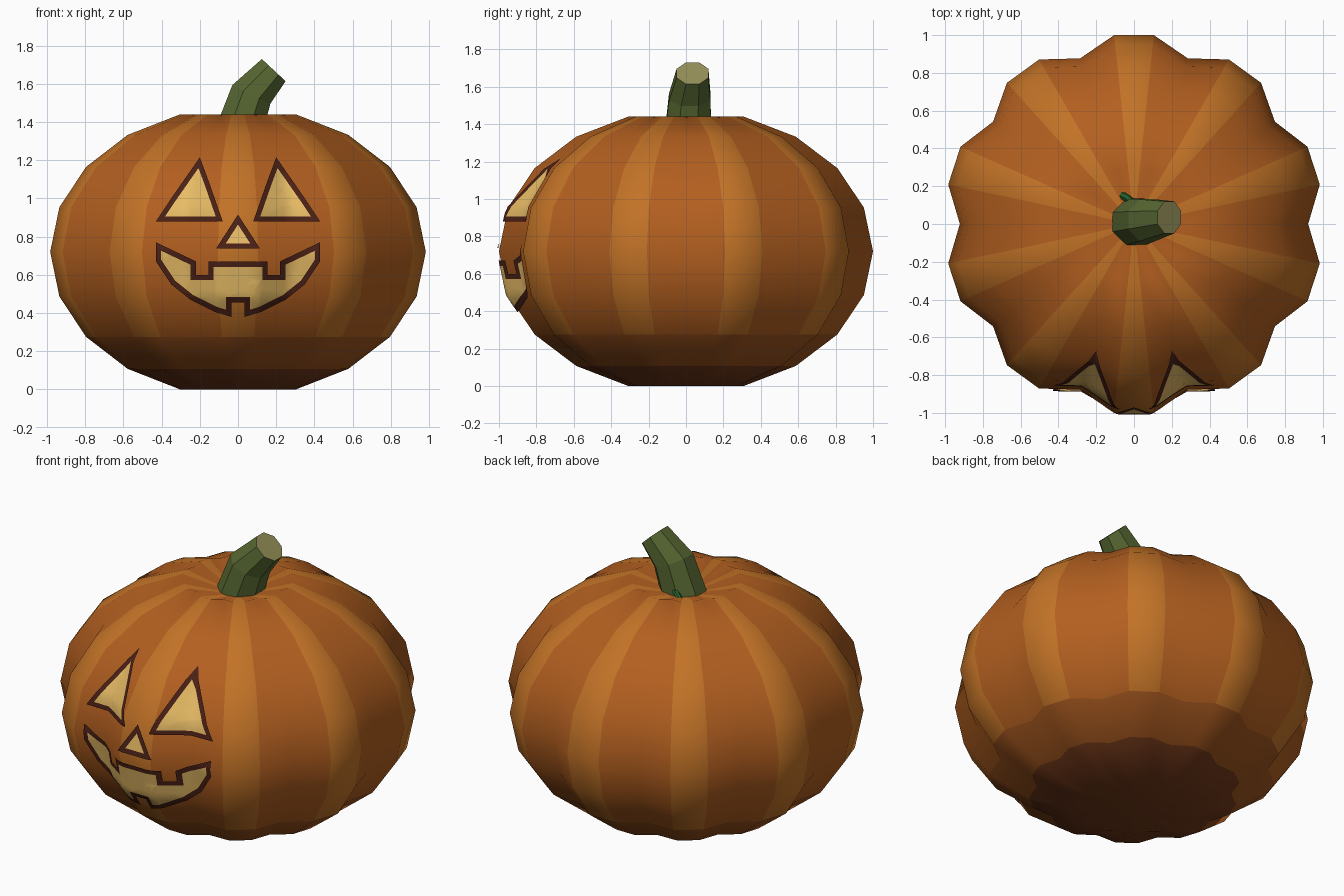
import bpy, bmesh
from math import cos, sin, pi, atan2, degrees, radians
from mathutils import Vector, Matrix
from mathutils.bvhtree import BVHTree

if "Cube" in bpy.data.objects:
    bpy.data.objects.remove(bpy.data.objects["Cube"])


def material(name, rgb):
    m = bpy.data.materials.new(name)
    m.diffuse_color = (*rgb, 1)
    m.use_nodes = True
    m.node_tree.nodes["Principled BSDF"].inputs["Base Color"].default_value = m.diffuse_color
    return m


def finish(name, bm, mats, smooth):
    mesh = bpy.data.meshes.new(name)
    for f in bm.faces:
        f.smooth = smooth
    bm.to_mesh(mesh)
    for m in mats:
        mesh.materials.append(m)
    obj = bpy.data.objects.new(name, mesh)
    bpy.context.collection.objects.link(obj)
    return obj


rib = material("rib_orange", (0.54, 0.17, 0.02))
groove = material("groove_orange", (0.45, 0.115, 0.014))
low = material("lower_orange", (0.33, 0.085, 0.012))
under = material("underside_brown", (0.17, 0.04, 0.01))
rim = material("carved_rim", (0.07, 0.015, 0.008))
glow = material("glow", (0.80, 0.50, 0.13))
green = material("stem_green", (0.09, 0.13, 0.03))
cut = material("stem_cut", (0.30, 0.28, 0.10))
vine = material("tendril_green", (0.02, 0.14, 0.03))

# Body: sphere with ten ribs, every third column pulled in as a groove
MID, HEIGHT = 0.72, 0.757
body = bmesh.new()
bmesh.ops.create_uvsphere(body, u_segments=30, v_segments=10, radius=1)
# Turn so that a column of vertices lies exactly on +x
ref = max(body.verts, key=lambda v: v.co.x - abs(v.co.z))
turn = Matrix.Rotation(-atan2(ref.co.y, ref.co.x), 3, 'Z')
bmesh.ops.rotate(body, verts=body.verts, cent=(0, 0, 0), matrix=turn)
for v in body.verts:
    column = round(degrees(atan2(v.co.y, v.co.x)) / 12)
    r = 0.922 if column % 3 == 0 else 1.0055
    z = MID + HEIGHT * v.co.z
    if abs(v.co.z) > 0.99:                      # dimples at both poles
        z = 1.345 if z > MID else 0.04
    v.co = Vector((v.co.x * r, v.co.y * r, z))
for f in body.faces:
    c = f.calc_center_median()
    on_rib = 12 < degrees(atan2(c.y, c.x)) % 36 < 24
    f.material_index = (3 if c.z < 0.1 else 2 if c.z < 0.25
                        else 0 if on_rib else 1)
surface = BVHTree.FromBMesh(body)
finish("pumpkin_body", body, [rib, groove, low, under], True)


# Carved face: flat outlines inset into rim and glow, then laid on the body
def carving(name, points, width):
    bm = bmesh.new()
    face = bm.faces.new([bm.verts.new((x, 0, z)) for x, z in points])
    bm.normal_update()
    bmesh.ops.inset_region(bm, faces=[face], thickness=width,
                           use_boundary=True, use_even_offset=True)
    for f in bm.faces:
        f.material_index = 1 if f == face else 0
    bmesh.ops.triangulate(bm, faces=bm.faces[:])
    for axis in ((1, 0, 0), (0, 0, 1)):
        for i in range(-12, 32):
            bmesh.ops.bisect_plane(bm, geom=bm.verts[:] + bm.edges[:] + bm.faces[:],
                                   plane_co=Vector(axis) * (i * 0.04 + 0.001),
                                   plane_no=axis)
    for v in bm.verts:
        hit = surface.ray_cast(Vector((v.co.x, -3, v.co.z)), Vector((0, 1, 0)))[0]
        if hit:
            v.co.y = hit.y - 0.012
    finish(name, bm, [rim, glow], True)


def mirrored(points):
    return [(-x, z) for x, z in reversed(points)]


eye = [(0.08, 0.88), (0.43, 0.88), (0.35, 1.0), (0.2, 1.215), (0.15, 1.08)]
carving("right_eye", eye, 0.026)
carving("left_eye", mirrored(eye), 0.026)
carving("nose", [(-0.115, 0.737), (0.115, 0.737), (0, 0.915)], 0.028)
half_mouth = [(0.035, 0.455), (0.035, 0.38), (0.12, 0.405), (0.25, 0.47),
              (0.35, 0.55), (0.43, 0.67), (0.43, 0.77), (0.22, 0.67),
              (0.22, 0.60), (0.155, 0.60), (0.155, 0.67)]
carving("mouth", half_mouth + mirrored(half_mouth), 0.028)


# Faceted tube through rings of (centre, radius, lean towards +x)
def tube(name, rings, sides, mats):
    bm = bmesh.new()
    loops = []
    for (x, y, z), r, lean in rings:
        loop = []
        for i in range(sides):
            a = 2 * pi * (i + 0.5) / sides
            loop.append(bm.verts.new((x + r * cos(a) * cos(lean), y + r * sin(a),
                                      z - r * cos(a) * sin(lean))))
        loops.append(loop)
    for lo, hi in zip(loops, loops[1:]):
        for i in range(sides):
            j = (i + 1) % sides
            bm.faces.new((lo[i], lo[j], hi[j], hi[i]))
    bm.faces.new(loops[0][::-1])
    bm.faces.new(loops[-1]).material_index = len(mats) - 1
    finish(name, bm, mats, False)


# Stem bending to the right with a pale cut end
tube("stem", [((0.0, 0.01, 1.34), 0.135, 0.1),
              ((0.07, 0.02, 1.545), 0.12, 0.45),
              ((0.187, 0.035, 1.672), 0.092, 0.75)], 8, [green, cut])

# Small tendril behind the stem
tube("tendril", [((0.0, 0.11, 1.41), 0.024, -1.2),
                 ((-0.05, 0.145, 1.40), 0.024, -1.2),
                 ((-0.088, 0.163, 1.38), 0.018, -1.2)], 6, [vine])
